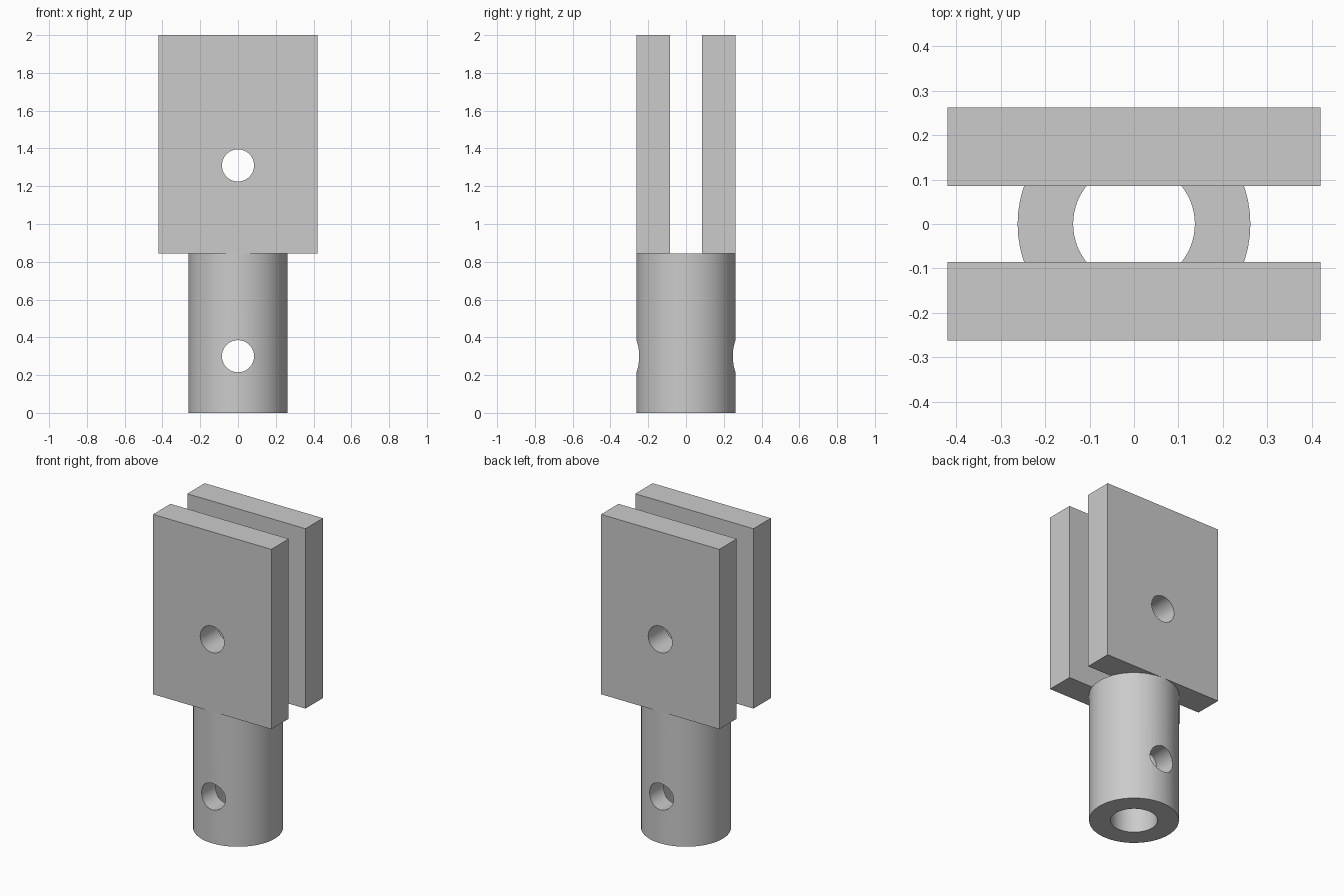
import bpy
import math

cube = bpy.data.objects.get("Cube")
if cube:
    bpy.data.objects.remove(cube, do_unlink=True)

TUBE_R, BORE_R, HOLE_R = 0.262, 0.137, 0.085
SHOULDER, TOP = 0.845, 2.0
HALF_WIDTH, GAP = 0.42, 0.085

grey = bpy.data.materials.new("plain_grey")
grey.use_nodes = True
grey.diffuse_color = (0.6, 0.6, 0.6, 1)
grey.node_tree.nodes["Principled BSDF"].inputs["Base Color"].default_value = (0.6, 0.6, 0.6, 1)


def cylinder(name, radius, depth, z, across=False):
    """Cylinder centred at height z, upright or running front to back."""
    bpy.ops.mesh.primitive_cylinder_add(
        vertices=64, radius=radius, depth=depth, location=(0, 0, z),
        rotation=(math.pi / 2 if across else 0, 0, 0))
    bpy.context.object.name = name
    return bpy.context.object


def box(name, y0, y1):
    """Full-width plate between two depths, from shoulder to top."""
    bpy.ops.mesh.primitive_cube_add(size=1, location=(0, (y0 + y1) / 2, (SHOULDER + TOP) / 2))
    ob = bpy.context.object
    ob.name = name
    ob.scale = (2 * HALF_WIDTH, y1 - y0, TOP - SHOULDER)
    bpy.ops.object.transform_apply(location=False, rotation=False, scale=True)
    return ob


def drill(ob, cutter):
    """Cut a hole, apply it and discard the cutter."""
    cutter.hide_render = True
    bpy.context.view_layer.objects.active = ob
    mod = ob.modifiers.new("hole", "BOOLEAN")
    mod.operation, mod.solver, mod.object = "DIFFERENCE", "EXACT", cutter
    bpy.ops.object.modifier_apply(modifier=mod.name)
    bpy.data.objects.remove(cutter, do_unlink=True)


def finish(ob):
    ob.data.materials.clear()
    ob.data.materials.append(grey)
    bpy.ops.object.select_all(action="DESELECT")
    ob.select_set(True)
    bpy.context.view_layer.objects.active = ob
    bpy.ops.object.shade_smooth_by_angle(angle=math.radians(30))


# Hollow shank with a cross pin hole
shank = cylinder("shank", TUBE_R, SHOULDER, SHOULDER / 2)
drill(shank, cylinder("bore_cutter", BORE_R, 2, SHOULDER / 2))
drill(shank, cylinder("pin_cutter", HOLE_R, 1, 0.30, across=True))
finish(shank)

# Pair of fork plates with a shared pivot hole
for name, y0, y1 in (("front_plate", -TUBE_R, -GAP), ("back_plate", GAP, TUBE_R)):
    plate = box(name, y0, y1)
    drill(plate, cylinder("pivot_cutter", HOLE_R, 1, 1.31, across=True))
    finish(plate)
